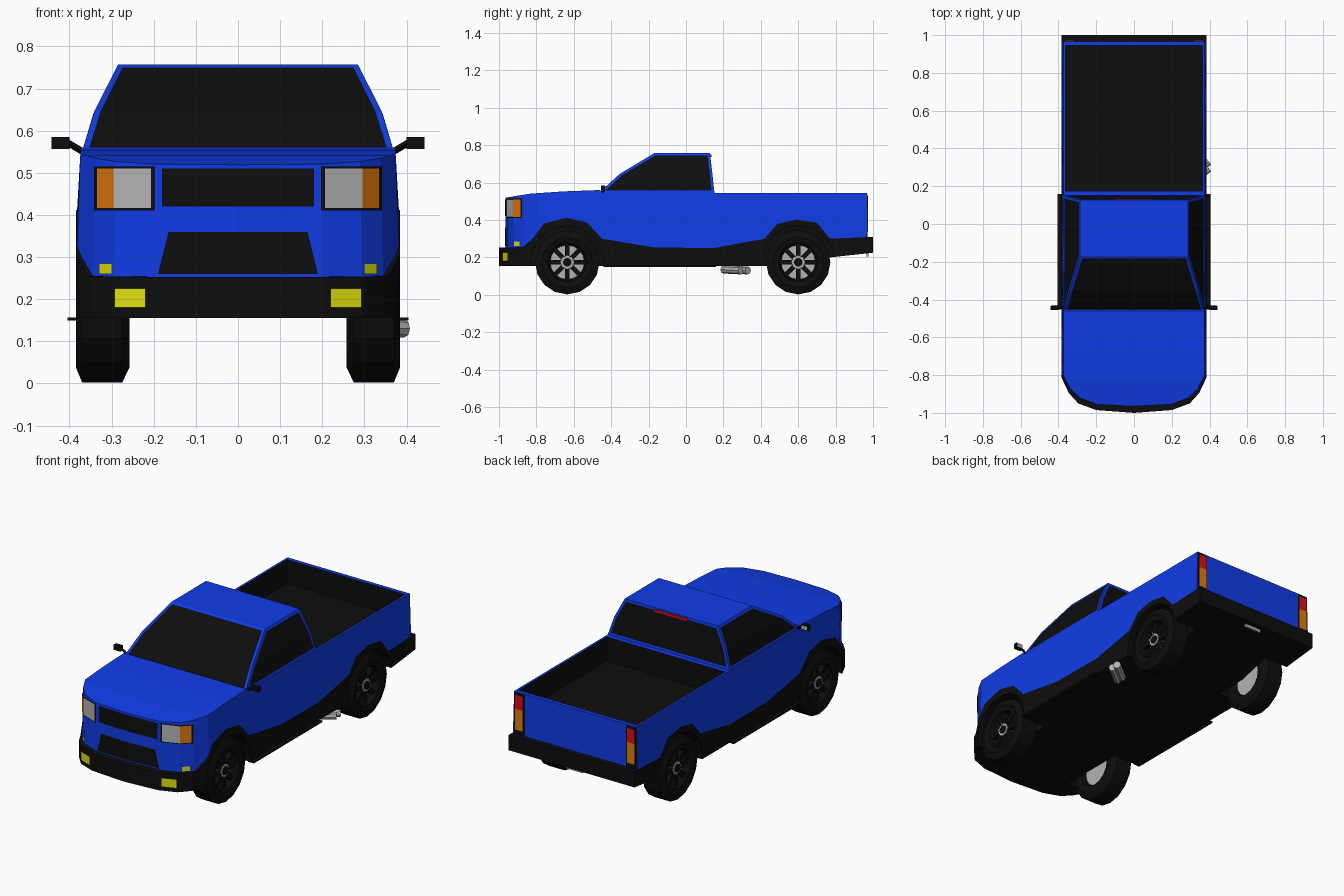
import bpy, bmesh, math
from mathutils import Vector, Matrix

if "Cube" in bpy.data.objects:
    bpy.data.objects.remove(bpy.data.objects["Cube"])

COLORS = dict(blue=(.005, .045, .8), black=(.004, .004, .004), grey=(.45, .45, .45),
              orange=(.75, .2, .003), yellow=(.75, .75, .005), red=(.7, .005, .005))
MATS = {}
for n, c in COLORS.items():
    MATS[n] = bpy.data.materials.new(n)
    MATS[n].diffuse_color = (*c, 1)


def finish(name, bm, *colors, recalc=True):
    if recalc:
        bmesh.ops.recalc_face_normals(bm, faces=bm.faces)
    me = bpy.data.meshes.new(name)
    bm.to_mesh(me)
    bm.free()
    ob = bpy.data.objects.new(name, me)
    bpy.context.collection.objects.link(ob)
    for c in colors:
        me.materials.append(MATS[c])
    return ob


def prism(name, pts, place, a, b, *colors):
    """Extrude a 2D outline between a and b; place(p, q, depth) gives the 3D point."""
    bm = bmesh.new()
    lo, hi = ([bm.verts.new(place(p, q, d)) for p, q in pts] for d in (a, b))
    bm.faces.new(lo)
    bm.faces.new(hi)
    for i in range(len(pts)):
        j = (i + 1) % len(pts)
        bm.faces.new((lo[i], lo[j], hi[j], hi[i]))
    return finish(name, bm, *colors)


def add_box(bm, x, y, z, mat=Matrix()):
    c = Vector((sum(x) / 2, sum(y) / 2, sum(z) / 2))
    s = (x[1] - x[0], y[1] - y[0], z[1] - z[0], 1)
    bmesh.ops.create_cube(bm, size=1, matrix=mat @ Matrix.Translation(c) @ Matrix.Diagonal(s))


def add_rod(bm, p, q, r, n):
    p, q = Vector(p), Vector(q)
    rot = (q - p).to_track_quat('Z', 'Y').to_matrix().to_4x4()
    bmesh.ops.create_cone(bm, cap_ends=True, segments=n, radius1=r, radius2=r, depth=(q - p).length,
                          matrix=Matrix.Translation((p + q) / 2) @ rot)


def boolean(ob, cutter, op):
    m = ob.modifiers.new("cut", 'BOOLEAN')
    m.object, m.operation, m.solver = cutter, op, 'EXACT'
    bpy.context.view_layer.objects.active = ob
    bpy.ops.object.modifier_apply(modifier=m.name)
    bpy.data.objects.remove(cutter)


side = lambda p, q, d: (d, p, q)
plan = lambda p, q, d: (p, q, d)
mirror = lambda pts: pts + [(-x, y) for x, y in reversed(pts) if x]

# Shared line between the painted body and the black lower trim
LINE = [(-.87, .255), (-.82, .30), (-.76, .38), (-.64, .412), (-.53, .387), (-.45, .30), (-.17, .253),
        (.15, .25), (.42, .30), (.49, .38), (.59, .402), (.70, .385), (.77, .30)]
NOSE = [(0, -.965), (.2, -.955), (.295, -.92), (.345, -.87), (.382, -.8)]
BUMPER = [(0, -1), (.2, -.985), (.295, -.95), (.345, -.895), (.385, -.81)]

# Painted body: side profile trimmed by the rounded nose plan
top = [(.967, .30), (.967, .543), (.15, .543), (-.17, .545), (-.44, .546), (-.46, .56), (-.65, .553),
       (-.83, .541), (-.9, .53), (-1, .513), (-1, .252)]
body = prism("body", LINE + top, side, -.6, .6, "blue", "black")
boolean(body, prism("nose_cutter", mirror(NOSE + [(.382, 1.1)]), plan, 0, 1), 'INTERSECT')
for v in body.data.vertices:
    if v.co.z > .5:
        v.co.x *= .98
bm = bmesh.new()
add_box(bm, (-.362, .362), (.175, .945), (.41, .8))
boolean(body, finish("bed_cutter", bm), 'DIFFERENCE')
for p in body.data.polygons:
    c = p.center
    p.material_index = int(abs(c.x) < .37 and .17 < c.y < .95 and .405 < c.z < .54)

# Black lower trim with bumpers, floor and wheel wells
trim = prism("lower_trim", [(-1.1, .25)] + LINE + [(1, .31), (1, .225), (.77, .2), (.6, .155), (-1.1, .155)],
             side, -.6, .6, "black")
boolean(trim, prism("bumper_cutter", mirror(BUMPER + [(.385, 1.1)]), plan, 0, 1), 'INTERSECT')
bm = bmesh.new()
for s in (-1, 1):
    for y in (-.635, .6):
        add_rod(bm, (s * .24, y, .175), (s * .6, y, .175), .195, 16)
boolean(trim, finish("well_cutter", bm), 'DIFFERENCE')

# Cab with inset glass on all four sides
bm = bmesh.new()
rings = []
for w, y0, y1, z in ((.372, -.465, .152, .545), (.34, -.352, .141, .648), (.285, -.17, .128, .757)):
    rings.append([bm.verts.new(c) for c in ((-w, y0, z), (w, y0, z), (w, y1, z), (-w, y1, z))])
walls = [[bm.faces.new((a[i], a[(i + 1) % 4], b[(i + 1) % 4], b[i])) for a, b in zip(rings, rings[1:])]
         for i in range(4)]
bm.faces.new(rings[2])
bmesh.ops.recalc_face_normals(bm, faces=bm.faces)
for w in walls:
    bmesh.ops.inset_region(bm, faces=w, thickness=.014, use_even_offset=True, use_boundary=True)
    for f in w:
        f.material_index = 1
finish("cab", bm, "blue", "black", recalc=False)


# Flat panels that follow the curved nose or bumper, mirrored left and right
def nose_panel(name, polys, color, off, curve=NOSE):
    def depth(x):
        for (xa, ya), (xb, yb) in zip(curve, curve[1:]):
            if x <= xb:
                return ya + (yb - ya) * (x - xa) / (xb - xa)
    bm = bmesh.new()
    for s in (1, -1):
        for poly in polys:
            vs = [bm.verts.new((s * x, depth(x) - off, z)) for x, z in poly]
            bm.faces.new(vs if s > 0 else vs[::-1])
    return finish(name, bm, color, recalc=False)


rect = lambda x0, x1, z0, z1: [(x0, z0), (x1, z0), (x1, z1), (x0, z1)]
nose_panel("upper_grille", [rect(0, .18, .42, .51)], "black", .003)
nose_panel("lower_grille", [[(0, .26), (.19, .26), (.165, .36), (0, .36)]], "black", .003)
nose_panel("headlight_frame", [rect(.197, .2, .41, .515), rect(.2, .295, .41, .515),
                               rect(.295, .342, .41, .515)], "black", .003)
nose_panel("headlight", [rect(.206, .295, .416, .51)], "grey", .006)
nose_panel("turn_signal", [rect(.295, .335, .416, .51)], "orange", .006)
nose_panel("side_marker", [rect(.3, .33, .26, .285)], "yellow", .004)
nose_panel("fog_light", [rect(.22, .293, .18, .225)], "yellow", .004, BUMPER)


# Paired box parts
def pair(name, color, x, y, z):
    bm = bmesh.new()
    for s in (-1, 1):
        add_box(bm, sorted((s * x[0], s * x[1])), y, z)
    return finish(name, bm, color)


pair("tail_light_frame", "black", (.312, .373), (.96, .97), (.31, .537))
pair("tail_light_red", "red", (.32, .366), (.96, .973), (.45, .527))
pair("tail_light_orange", "orange", (.32, .366), (.96, .973), (.335, .45))
pair("running_board", "black", (.37, .405), (-.44, .16), (.149, .157))
pair("mirror_housing", "black", (.4, .443), (-.455, -.433), (.557, .585))
pair("mirror_glass", "grey", (.405, .438), (-.44, -.43), (.561, .581))
bm = bmesh.new()
for s in (-1, 1):
    add_rod(bm, (s * .365, -.445, .548), (s * .41, -.445, .575), .008, 4)
finish("mirror_arm", bm, "black")
bm = bmesh.new()
add_box(bm, (-.1, .1), (.12, .135), (.737, .75))
finish("high_brake_light", bm, "red")
bm = bmesh.new()
add_box(bm, (-.05, .05), (.965, .975), (.205, .23))
finish("rear_plate", bm, "grey")

# Side exit twin exhaust
bm = bmesh.new()
for dy in (0, .036):
    add_rod(bm, (.28, .2 + dy, .135), (.395, .295 + dy, .13), .021, 8)
finish("exhaust", bm, "grey")

# Wheels: turned tyre, grey disc, black spokes and hub
TYRE = [(.09, .33), (.105, .376), (.135, .385), (.172, .37), (.172, .275), (.135, .257), (.1, .262), (.09, .28)]
for s, sn in ((-1, "left"), (1, "right")):
    for y, yn in ((-.635, "front"), (.6, "rear")):
        o = Vector((0, y, .174))
        tag = yn + "_" + sn
        bm = bmesh.new()
        N = 16
        loops = [[bm.verts.new(o + Vector((s * x, r * math.cos(t), r * math.sin(t)))) for r, x in TYRE]
                 for t in (2 * math.pi * (i + .5) / N + math.pi / N for i in range(N))]
        for i in range(N):
            a, b = loops[i], loops[(i + 1) % N]
            for k in range(len(TYRE)):
                m = (k + 1) % len(TYRE)
                bm.faces.new((a[k], a[m], b[m], b[k]))
        finish("tyre_" + tag, bm, "black")
        bm = bmesh.new()
        add_rod(bm, o + Vector((s * .28, 0, 0)), o + Vector((s * .335, 0, 0)), .092, 16)
        add_rod(bm, o + Vector((s * .33, 0, 0)), o + Vector((s * .366, 0, 0)), .036, 8)
        finish("wheel_disc_" + tag, bm, "grey")
        bm = bmesh.new()
        for i in range(8):
            rot = Matrix.Translation(o) @ Matrix.Rotation(i * math.pi / 4, 4, 'X')
            add_box(bm, sorted((s * .335, s * .362)), (-.012, .012), (.02, .107), rot)
        add_rod(bm, o + Vector((s * .33, 0, 0)), o + Vector((s * .37, 0, 0)), .024, 8)
        finish("spokes_" + tag, bm, "black")

for m in bpy.data.materials:
    if m.users and not m.is_grease_pencil:
        m.use_nodes = True
        m.node_tree.nodes["Principled BSDF"].inputs["Base Color"].default_value = m.diffuse_color
